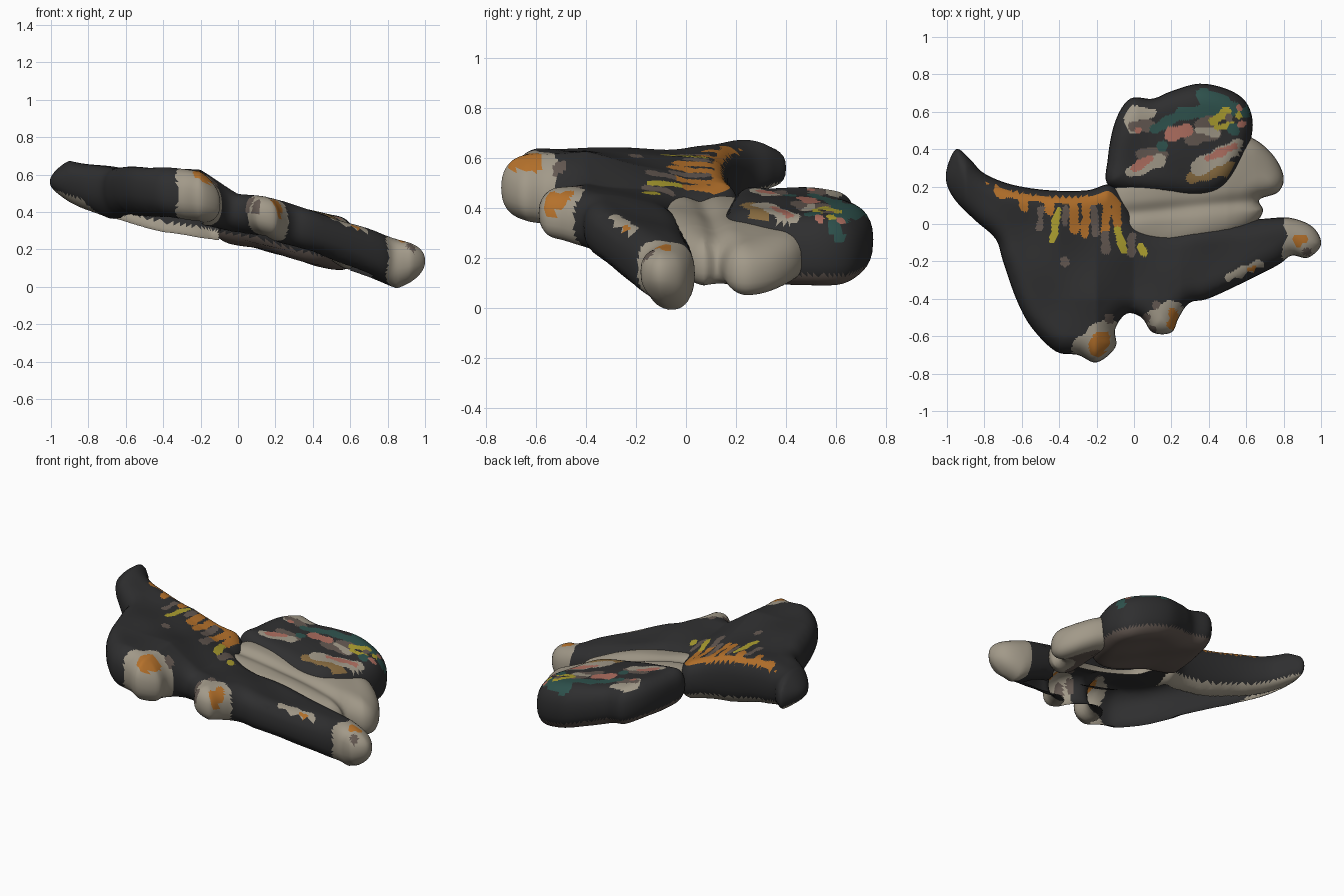
import bpy, bmesh, math
from mathutils import Vector
from mathutils.geometry import delaunay_2d_cdt

if "Cube" in bpy.data.objects:
    bpy.data.objects.remove(bpy.data.objects["Cube"])

COLOURS = {
    "charcoal": (.028, .028, .029), "beige": (.36, .32, .25), "brown": (.125, .097, .082),
    "orange": (.46, .165, .024), "yellow": (.42, .35, .03), "teal": (.028, .085, .075),
    "pink": (.42, .155, .115), "tan": (.25, .15, .052),
}
NAMES = list(COLOURS)
MATS = []
for n, c in COLOURS.items():
    m = bpy.data.materials.new(n)
    m.diffuse_color = (*c, 1)
    m.use_nodes = True
    m.node_tree.nodes["Principled BSDF"].inputs["Base Color"].default_value = m.diffuse_color
    MATS.append(m)
STEP = 0.0108


def lerp(table, x):
    """Height lookup along x."""
    if x <= table[0][0]:
        return table[0][1]
    for (a, p), (b, q) in zip(table, table[1:]):
        if x <= b:
            return p + (q - p) * (x - a) / (b - a)
    return table[-1][1]


def clamp(t):
    return max(0, min(1, t))


def spline(pts, n=6):
    """Closed smooth outline through the given points."""
    pts = [Vector(p) for p in pts]
    out = []
    for i in range(len(pts)):
        a, b, c, d = (pts[(i + k) % len(pts)] for k in (-1, 0, 1, 2))
        for j in range(n):
            t = j / n
            out.append(.5 * (2*b + (c-a)*t + (2*a-5*b+4*c-d)*t*t + (3*b-a-3*c+d)*t**3))
    return out


def seg_dist(x, y, x1, y1, x2, y2):
    dx, dy = x2 - x1, y2 - y1
    q = dx*dx + dy*dy
    t = max(0, min(1, ((x-x1)*dx + (y-y1)*dy) / q)) if q else 0
    return math.hypot(x - x1 - t*dx, y - y1 - t*dy)


def depth(loop, x, y):
    """Distance inside the outline; negative outside."""
    best, inside = 9, False
    for a, b in zip(loop, loop[1:] + loop[:1]):
        best = min(best, seg_dist(x, y, a.x, a.y, b.x, b.y))
        if (a.y > y) != (b.y > y) and x < a.x + (b.x-a.x)*(y-a.y)/(b.y-a.y):
            inside = not inside
    return best if inside else -best


def pebble(name, outline, top, bottom, colour, radius, hollow=lambda x, y, d: False):
    """Rounded slab between two height rules, coloured per face; hollow() leaves the underside open."""
    loop = spline(outline)
    n = len(loop)
    pts = list(loop)
    area = sum(a.x*b.y - b.x*a.y for a, b in zip(loop, loop[1:] + loop[:1]))
    for off in (.003, .011, .022, .034):          # rings close to the rim
        for i in range(n):
            t = (loop[(i+1) % n] - loop[i-1]).normalized()
            p = loop[i] + Vector((-t.y, t.x)) * (off if area > 0 else -off)
            if depth(loop, p.x, p.y) > off * .9:
                pts.append(p)
    x0, x1 = min(p.x for p in loop), max(p.x for p in loop)
    y0, y1 = min(p.y for p in loop), max(p.y for p in loop)
    for j in range(int((y1 - y0) / STEP) + 1):
        for i in range(int((x1 - x0) / STEP) + 1):
            x, y = x0 + (i + .5*(j % 2)) * STEP, y0 + j * STEP
            if depth(loop, x, y) > .041:
                pts.append(Vector((x, y)))
    verts, _, tris, *_ = delaunay_2d_cdt(pts, [], [list(range(n))], 1, 1e-6)
    bm = bmesh.new()
    sheets, ds = ({}, {}), {}
    for i in {k for f in tris for k in f}:
        x, y = verts[i]
        d = ds[i] = max(0, depth(loop, x, y))
        hi, lo = top(x, y), bottom(x, y)
        mid = (hi + lo) / 2
        k = (1 - (1 - min(d / radius, 1)) ** 2.4) ** (1 / 2.4)
        lump = .006 * math.sin(13*x + 5*y) * math.sin(15*y - 4*x) * k
        sheets[0][i] = bm.verts.new((x, y, mid + (hi - mid) * k + lump))
        sheets[1][i] = sheets[0][i] if d < 1e-4 else bm.verts.new((x, y, mid + (lo - mid) * k + lump))
    for f in tris:
        a, b, c = (verts[k] for k in f)
        if (b - a).cross(c - a) < 0:
            f = f[::-1]
        x, y = (a + b + c) / 3
        d = sum(ds[k] for k in f) / 3
        for s in (0, 1):
            if s and (all(ds[k] < 1e-4 for k in f) or hollow(x, y, d)):
                continue
            face = bm.faces.new([sheets[s][k] for k in (f if s == 0 else f[::-1])])
            face.material_index = NAMES.index(colour(x, y, s == 0, d))
            face.smooth = True
    bmesh.ops.delete(bm, geom=[v for v in bm.verts if not v.link_faces], context='VERTS')
    me = bpy.data.meshes.new(name)
    bm.to_mesh(me)
    bm.free()
    for m in MATS:
        me.materials.append(m)
    bpy.context.collection.objects.link(bpy.data.objects.new(name, me))


def painted(strokes, x, y):
    """Last brush stroke covering the point; strokes are capsules with wobbly edges."""
    hit = None
    w = .005 * math.sin(55*x + 20*y) + .003 * math.sin(70*y - 30*x)
    for x1, y1, x2, y2, r, col in strokes:
        if seg_dist(x, y, x1, y1, x2, y2) < r + w:
            hit = col
    return hit


UNDER = [(-1, .50), (-.9, .45), (-.7, .37), (-.4, .29), (0, .24), (.4, .14), (.7, .04), (.85, -.015), (1, .04)]

# main slab with the wing tip, two front stubs and the long arm
BACK = [(-1, .62), (-.9, .67), (-.4, .6), (-.2, .53), (0, .45), (.3, .385), (1, .22)]
FRONT = [(-1, .64), (-.9, .67), (-.2, .62), (0, .5), (.25, .465), (.8, .3), (1, .22)]


def body_top(x, y):
    t = clamp(-y / .4)
    return lerp(BACK, x) * (1 - t) + lerp(FRONT, x) * t - .15 * max(0, -y - .6)


def body_under(x, y):
    return lerp(UNDER, x) + .05 * clamp(-y / .3) + .12 * max(0, -y - .35)


PADS = [(-.22, -.68, -.14, -.62, .11, "beige"), (.12, -.56, .2, -.5, .09, "beige"),
        (.89, -.14, .96, -.04, .1, "beige"), (.86, .0, .9, -.1, .06, "beige")]
# orange band with drips running towards the front
DRIPS = [(-.71, .18, -.45, .15, .04, "orange"), (-.45, .15, -.1, .14, .038, "orange")]
for col, r, start, runs in (
        ("orange", .024, .13, ((-.59, .09), (-.45, .07), (-.32, -.03), (-.26, -.05), (-.15, -.03), (-.09, .01))),
        ("brown", .019, .08, ((-.5, -.02), (-.37, .0), (-.21, -.05))),
        ("brown", .022, -.06, ((-.15, -.14), (-.01, -.15)))):
    DRIPS += [(x, start, x, end, r, col) for x, end in runs]
DRIPS += [(-.4, .08, -.44, -.09, .018, "yellow"), (-.09, -.04, -.06, -.14, .02, "yellow"),
          (.03, -.12, .05, -.16, .02, "yellow"), (.52, -.28, .66, -.22, .028, "beige")]
# round spots on the pads
for col, r, spots in (
        ("brown", .026, ((-.375, -.2), (-.13, -.51), (.12, -.43), (.06, -.51), (.93, -.15), (.085, -.57))),
        ("orange", .048, ((-.2, -.66), (-.17, -.62))),
        ("orange", .028, ((.2, -.54), (.21, -.48), (.88, -.09), (.91, -.08))),
        ("orange", .015, ((.62, -.24), (.64, -.235), (-.78, .22)))):
    DRIPS += [(x, y, x, y, r, col) for x, y in spots]


def body_colour(x, y, up, d):
    hit = painted(PADS, x, y)
    over = painted(DRIPS, x, y) if up else None
    if over and (d > .03 or y < -.4 or x > .75):
        return over
    if hit:
        return hit
    if not up and y > .02 and x < -.1 and d > .015:
        return "beige"
    return "charcoal"


pebble("main_slab", [
    (-1, .3), (-.95, .4), (-.88, .35), (-.8, .27), (-.65, .21), (-.45, .18), (-.25, .18), (-.13, .21), (-.04, .13),
    (.03, .0), (.17, -.04), (.35, -.01), (.72, .03), (.85, .03), (.96, -.02), (1, -.11), (.93, -.18),
    (.84, -.17), (.75, -.23), (.42, -.39), (.3, -.42), (.24, -.5), (.2, -.58), (.1, -.58), (.04, -.5),
    (-.04, -.48), (-.1, -.56), (-.1, -.66), (-.2, -.74), (-.3, -.7), (-.42, -.68), (-.55, -.55), (-.63, -.4),
    (-.7, -.2), (-.74, -.08), (-.85, .02), (-.95, .12), (-1, .21)],
    body_top, body_under, body_colour, .11,
    lambda x, y, d: (d > .09 and x < .72) or (-.1 < x < .6 and y > -.1))

# pale strap lying in the gap
STRAP = [(-.1, .46), (.2, .405), (.5, .335), (.65, .29), (.8, .24)]
pebble("pale_strap", [
    (-.08, .24), (-.12, .1), (-.08, -.08), (.2, -.13), (.5, -.07), (.64, .0), (.69, .07), (.67, .13), (.77, .17),
    (.8, .25), (.75, .36), (.65, .45), (.55, .47), (.4, .35), (.1, .3)],
    lambda x, y: lerp(STRAP, x) - .02 * math.exp(-((y - .06 - .1*x) / .04) ** 2),
    lambda x, y: lerp(UNDER, x) + (.06 if x < .4 else max(.02, .06 - .25 * (x - .4))),
    lambda x, y, up, d: "beige" if up or d < .09 else "brown", .12,
    lambda x, y, d: x < .5)

# rear lobe with bright dabs of paint
DABS = [
    (-.02, .6, .0, .52, .035, "beige"), (.0, .6, .09, .59, .03, "beige"), (.0, .52, .09, .53, .03, "brown"),
    (.12, .51, .25, .59, .03, "teal"), (.25, .59, .45, .6, .035, "teal"), (.38, .68, .52, .62, .045, "teal"),
    (.5, .62, .58, .6, .035, "teal"), (.05, .37, .15, .37, .035, "brown"), (-.01, .28, .14, .34, .035, "beige"),
    (0, .3, .08, .35, .022, "pink"), (.3, .46, .43, .49, .04, "brown"), (.35, .54, .44, .56, .028, "brown"),
    (.35, .5, .44, .49, .022, "beige"), (.2, .48, .27, .5, .04, "pink"), (.43, .55, .49, .6, .025, "yellow"),
    (.45, .52, .52, .53, .02, "yellow"), (.32, .25, .52, .3, .035, "tan"),
    (.34, .3, .55, .41, .042, "beige"), (.4, .35, .53, .41, .02, "pink")]
for col, r, spots in (("teal", .032, ((.155, .415), (.535, .505))), ("yellow", .024, ((.56, .58),)),
                      ("brown", .019, ((.51, .565),)), ("pink", .022, ((.575, .535), (.565, .625), (.02, .505)))):
    DABS += [(x, y, x, y, r, col) for x, y in spots]


def lobe_colour(x, y, up, d):
    if up:
        hit = painted(DABS, x, y)
        return hit if hit and (d > .03 or hit == "teal") else "charcoal"
    return "brown" if d > .015 else "charcoal"


pebble("rear_lobe", [
    (-.13, .2), (-.14, .35), (-.1, .55), (-.02, .67), (.1, .67), (.2, .71), (.35, .75), (.5, .72), (.6, .65),
    (.635, .53), (.6, .38), (.5, .2), (.35, .14), (.1, .16)],
    lambda x, y: .475 - .18 * x,
    lambda x, y: lerp([(-.14, .25), (.1, .21), (.4, .12), (.64, .065)], x),
    lobe_colour, .12)
